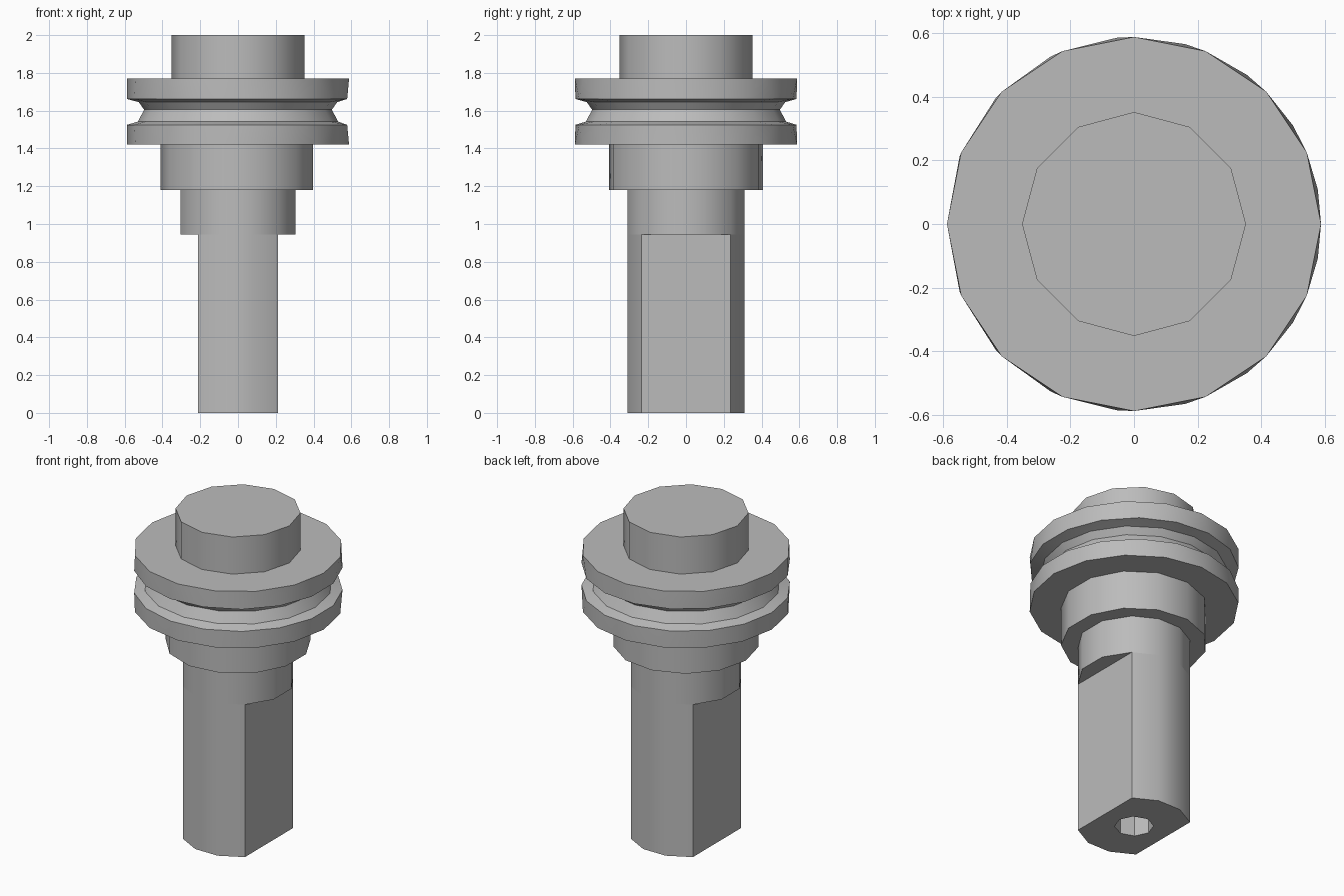
import bpy, bmesh
from math import radians, cos, sin

if "Cube" in bpy.data.objects:
    bpy.data.objects.remove(bpy.data.objects["Cube"])

steel = bpy.data.materials.new("plain_grey")
GREY = (0.5, 0.5, 0.5, 1)
steel.diffuse_color = GREY
steel.use_nodes = True
steel.node_tree.nodes["Principled BSDF"].inputs["Base Color"].default_value = GREY


def regular(n, start=180):
    return [start + 360 * k / n for k in range(n)]


def loft(name, rings, cap_start=False, cap_end=False):
    """Skin rings of (radius, height, corner angles); corner counts may differ."""
    bm = bmesh.new()
    loops = [[bm.verts.new((r * cos(radians(a)), r * sin(radians(a)), z)) for a in angles]
             for r, z, angles in rings]
    for k in range(len(rings) - 1):
        va, vb = loops[k], loops[k + 1]
        ta, tb = rings[k][2], rings[k + 1][2]
        ta, tb = ta + [ta[0] + 360], tb + [tb[0] + 360]
        n, m = len(va), len(vb)
        i = j = 0
        while i < n or j < m:
            step_a = ta[i + 1] if i < n else 9999
            step_b = tb[j + 1] if j < m else 9999
            a, a2 = va[i % n], va[(i + 1) % n]
            b, b2 = vb[j % m], vb[(j + 1) % m]
            if abs(step_a - step_b) < 0.01:
                bm.faces.new((a, a2, b2, b) if a is not a2 else (a, b2, b))
                i, j = i + 1, j + 1
            elif step_a < step_b:
                bm.faces.new((a, a2, b))
                i += 1
            else:
                bm.faces.new((a, b2, b))
                j += 1
    if cap_start:
        bm.faces.new(loops[0][::-1])
    if cap_end:
        bm.faces.new(loops[-1])
    mesh = bpy.data.meshes.new(name)
    bm.to_mesh(mesh)
    bm.free()
    mesh.materials.append(steel)
    obj = bpy.data.objects.new(name, mesh)
    bpy.context.collection.objects.link(obj)
    bpy.ops.object.select_all(action='DESELECT')
    obj.select_set(True)
    bpy.context.view_layer.objects.active = obj
    bpy.ops.object.shade_smooth_by_angle(angle=radians(35))


# Shaft corners: two rounded sides, with or without the flats cut away
front_back = [48, 76, 104, 132, 228, 256, 284, 312]
full_round = sorted(front_back + [164, 196, 344, 376])

# Flatted lower shaft with a blind hole in its end
hole = regular(8, 48)
loft("flatted_shaft", [(0.11, 0.4, hole), (0.11, 0, hole),
                       (0.318, 0, front_back), (0.318, 0.945, front_back)], cap_start=True)

# Round neck above the flats
loft("shaft_neck", [(0.318, 0.945, full_round), (0.318, 1.18, full_round)], cap_start=True)

# Collar under the flange
loft("collar", [(0.41, 1.18, regular(13)), (0.41, 1.42, regular(13))], cap_start=True)

# Flange with a V groove around its rim
sixteen, seventeen = regular(16), regular(17)
loft("grooved_flange", [(0.588, 1.42, sixteen), (0.588, 1.525, seventeen),
                        (0.53, 1.542, sixteen), (0.497, 1.605, sixteen),
                        (0.525, 1.645, sixteen), (0.588, 1.662, seventeen),
                        (0.588, 1.77, sixteen)], cap_start=True, cap_end=True)

# Top boss
loft("top_boss", [(0.352, 1.77, regular(12)), (0.352, 2, regular(12))], cap_end=True)
